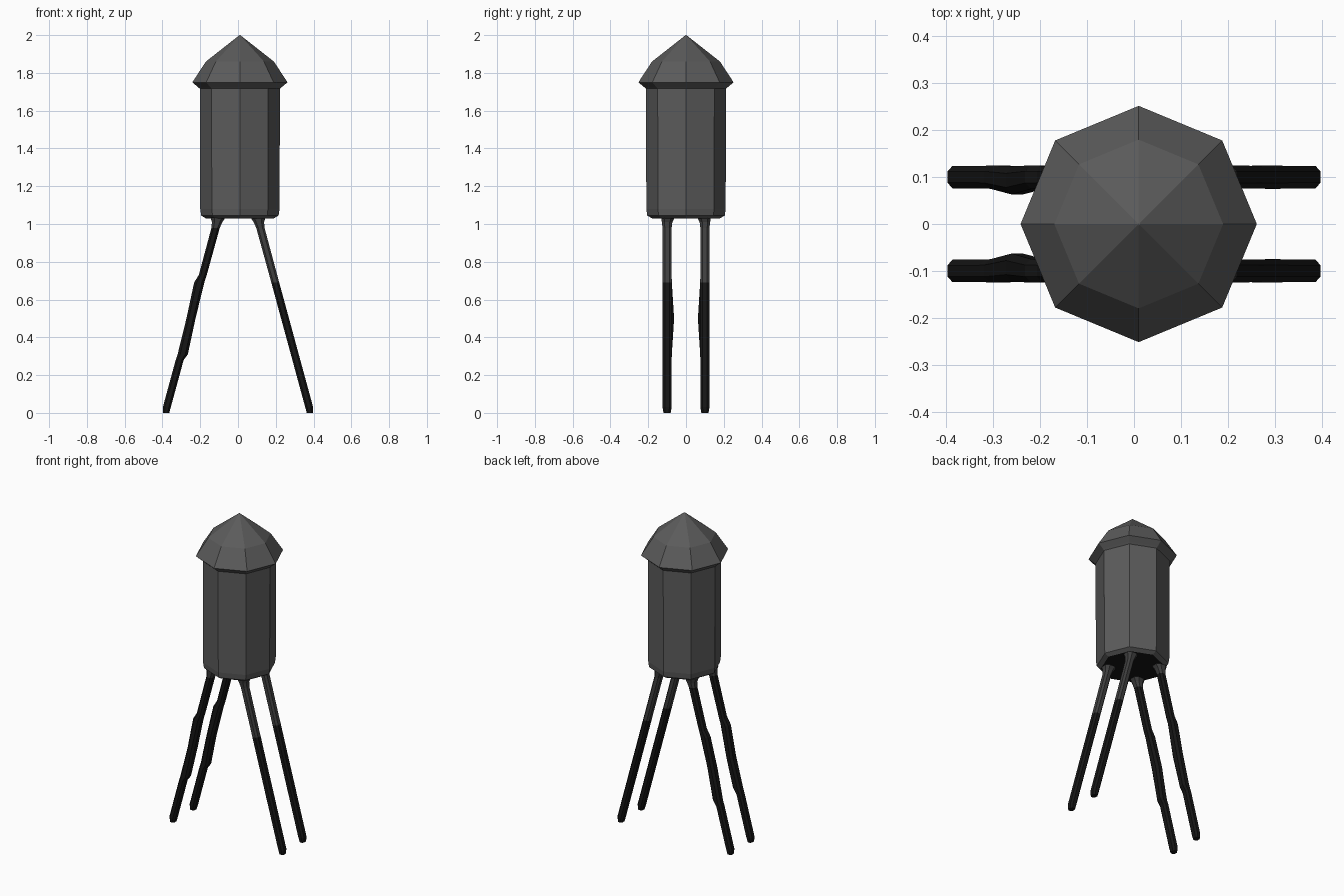
import bpy
import bmesh
import math

if "Cube" in bpy.data.objects:
    bpy.data.objects.remove(bpy.data.objects["Cube"])

CX = 0.01  # tank axis


def material(name, v):
    mat = bpy.data.materials.new(name)
    mat.diffuse_color = (v, v, v, 1)
    mat.use_nodes = True
    mat.node_tree.nodes["Principled BSDF"].inputs["Base Color"].default_value = mat.diffuse_color
    return mat


charcoal = material("charcoal", 0.105)
dark_grey = material("dark_grey", 0.05)
black = material("black", 0.008)


def loft(name, rings, mats, pick=lambda centre, normal: 0):
    """Bridge a stack of point rings, cap the ends, pick a material per face."""
    bm = bmesh.new()
    loops = [[bm.verts.new(p) for p in ring] for ring in rings]
    n = len(loops[0])
    for low, high in zip(loops, loops[1:]):
        for i in range(n):
            j = (i + 1) % n
            bm.faces.new((low[i], low[j], high[j], high[i]))
    bm.faces.new(loops[0][::-1])
    bm.faces.new(loops[-1])
    bmesh.ops.remove_doubles(bm, verts=bm.verts, dist=0.0002)
    bmesh.ops.recalc_face_normals(bm, faces=bm.faces)
    for f in bm.faces:
        f.material_index = pick(f.calc_center_median(), f.normal)
    mesh = bpy.data.meshes.new(name)
    for m in mats:
        mesh.materials.append(m)
    bm.to_mesh(mesh)
    bm.free()
    ob = bpy.data.objects.new(name, mesh)
    bpy.context.collection.objects.link(ob)
    return ob


def octagon(r, z):
    return [(CX + r * math.cos(i * math.pi / 4), r * math.sin(i * math.pi / 4), z)
            for i in range(8)]


def leg_ring(x, y, z, hx, hy):
    """Chamfered rectangle used as a leg section."""
    c = 0.5
    pts = [(1, -c), (1, c), (c, 1), (-c, 1), (-1, c), (-1, -c), (-c, -1), (c, -1)]
    return [(x + hx * a, y + hy * b, z) for a, b in pts]


# Eight-sided tank with a softened lower rim and black underside
loft("tank", [octagon(0.18, 1.03), octagon(0.205, 1.045),
              octagon(0.21, 1.08), octagon(0.212, 1.73)],
     [charcoal, black], lambda c, n: int(n.z < -0.9))

# Two-pitch pointed roof with overhanging eaves
loft("roof", [octagon(0.205, 1.71), octagon(0.222, 1.725), octagon(0.252, 1.75),
              octagon(0.18, 1.86), octagon(0.003, 1.999), octagon(0.0001, 2.0)],
     [charcoal])

# Four splayed legs, flaring where they meet the tank
for sx, side in ((-1, "left"), (1, "right")):
    for sy, end in ((-1, "front"), (1, "back")):
        def section(z, hx, hy, dx=0.0, dy=0.0):
            x = 0.385 - 0.272 * z - (0.005 if z < 0.02 else 0)
            return leg_ring(sx * (x + dx), sy * (0.1 + dy), z, hx, hy)

        # right legs and all the joints turn grey towards the top
        def tone(c, n, grey_from=0.6 if sx > 0 else 0.97):
            return int(c.z < grey_from)

        bulge = 1 if sx < 0 else 0.0  # left legs are thicker at mid height
        loft(f"{side}_{end}_leg", [
            section(0.0, 0.016, 0.019),
            section(0.03, 0.021, 0.024),
            section(0.28, 0.021, 0.024),
            section(0.31, 0.021 + 0.006 * bulge, 0.025, -0.008 * bulge),
            section(0.5, 0.021 + 0.003 * bulge, 0.024 + 0.006 * bulge, 0, -0.007 * bulge),
            section(0.69, 0.021 + 0.006 * bulge, 0.025, 0.008 * bulge),
            section(0.73, 0.021, 0.024),
            section(0.98, 0.022, 0.024),
            section(1.01, 0.028, 0.028),
            section(1.035, 0.04, 0.036, 0.002, -0.004),
        ], [dark_grey, black], tone)
